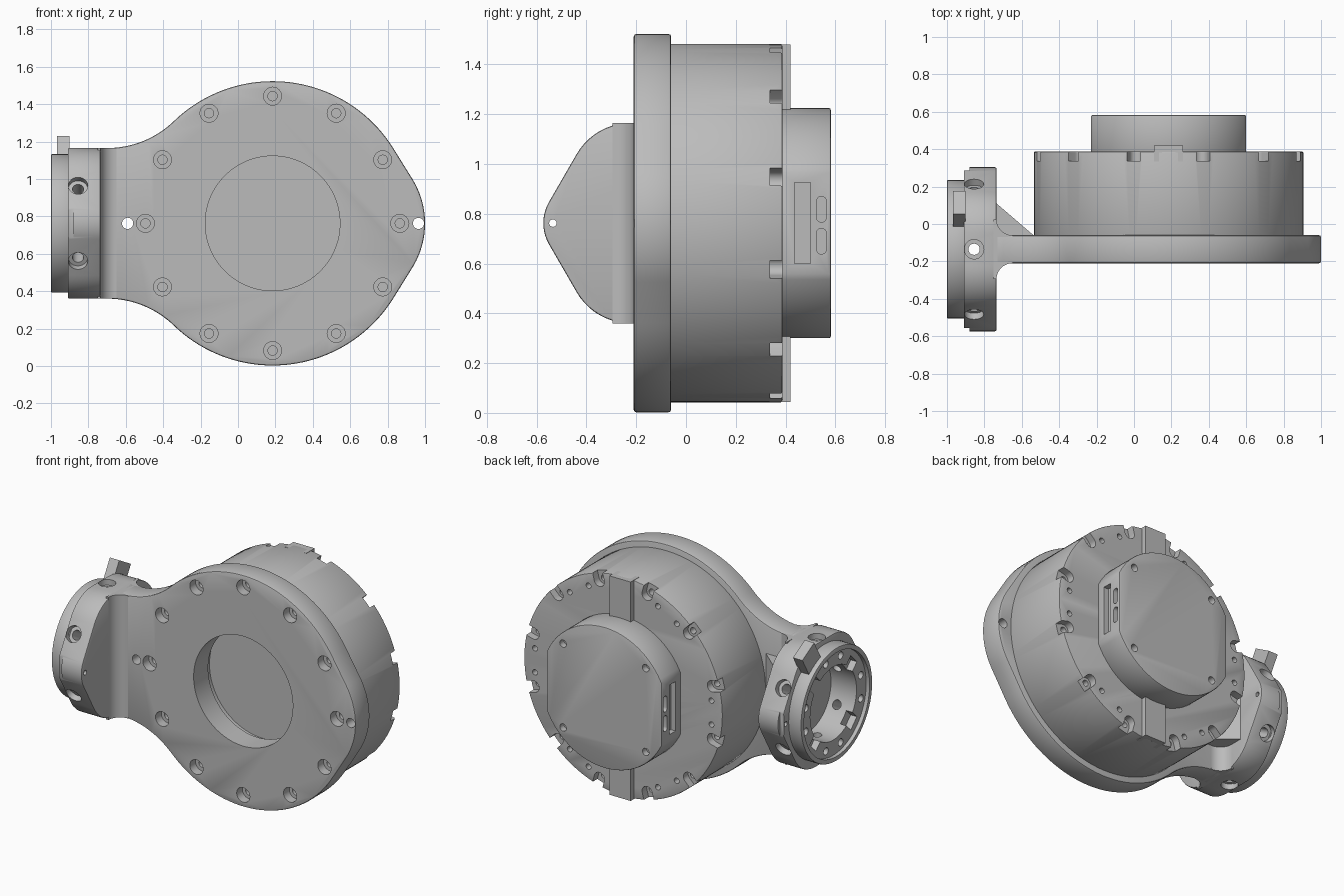
import bpy, bmesh
from math import sin, cos, atan2, pi, radians, sqrt, acos
from mathutils import Matrix, Vector

if "Cube" in bpy.data.objects:
    bpy.data.objects.remove(bpy.data.objects["Cube"])

grey = bpy.data.materials.new("machined grey")
grey.use_nodes = True
colour = (0.5, 0.5, 0.5, 1)
grey.diffuse_color = colour
grey.node_tree.nodes["Principled BSDF"].inputs["Base Color"].default_value = colour

CX, CZ = 0.185, 0.7625          # drum axis
FY = -0.135                     # flange axis
BODY_R, DRUM_R, HEX = 0.76, 0.72, 0.4025


def arc(cx, cy, r, a0, a1, n=24):
    return [(cx + r * cos(a0 + (a1 - a0) * i / n), cy + r * sin(a0 + (a1 - a0) * i / n))
            for i in range(n + 1)]


def circle(cx, cy, r, n=64):
    return arc(cx, cy, r, 0, 2 * pi, n)[:-1]


def add_prism(bm, pts, axis, a, b, matrix=None):
    """Extrude a 2D outline along an axis from a to b."""
    place = {"x": lambda u, v, t: (t, u, v), "y": lambda u, v, t: (u, t, v),
             "z": lambda u, v, t: (u, v, t)}[axis]
    rings = [[bm.verts.new(place(u, v, t)) for u, v in pts] for t in (a, b)]
    bm.faces.new(rings[0])
    bm.faces.new(rings[1][::-1])
    n = len(pts)
    for i in range(n):
        j = (i + 1) % n
        bm.faces.new((rings[0][j], rings[0][i], rings[1][i], rings[1][j]))
    if matrix:
        bmesh.ops.transform(bm, matrix=matrix, verts=rings[0] + rings[1])


def make(name, prisms):
    bm = bmesh.new()
    for p in prisms:
        add_prism(bm, *p)
    bmesh.ops.recalc_face_normals(bm, faces=bm.faces[:])
    mesh = bpy.data.meshes.new(name)
    bm.to_mesh(mesh)
    bm.free()
    mesh.materials.append(grey)
    ob = bpy.data.objects.new(name, mesh)
    bpy.context.collection.objects.link(ob)
    return ob


def finish(ob, cuts=(), bevel=0.0):
    """Round the rims, cut each group of holes, then smooth."""
    bpy.context.view_layer.objects.active = ob
    bpy.ops.object.select_all(action="DESELECT")
    ob.select_set(True)
    if bevel:
        m = ob.modifiers.new("rim", "BEVEL")
        m.width, m.segments, m.angle_limit = bevel, 2, radians(50)
        bpy.ops.object.modifier_apply(modifier=m.name)
    for group in cuts:
        cutter = make("cutter", group)
        cutter.hide_render = True
        m = ob.modifiers.new("cut", "BOOLEAN")
        m.operation, m.solver, m.object = "DIFFERENCE", "EXACT", cutter
        bpy.ops.object.modifier_apply(modifier=m.name)
        bpy.data.objects.remove(cutter)
    bpy.ops.object.shade_smooth_by_angle(angle=radians(30))


def polar(r, deg):
    return CX + r * cos(radians(deg)), CZ + r * sin(radians(deg))


def rect(u0, u1, v0, v1):
    return [(u0, v0), (u1, v0), (u1, v1), (u0, v1)]


# Plate outline, upper half: lobe, main circle, then concave neck; mirrored below
lobe_r, lobe_x, neck_x = 0.45, 0.55, -0.7
t = acos((BODY_R - lobe_r) / (lobe_x - CX))
dx = CX - neck_x
neck_r = (dx * dx + HEX ** 2 - BODY_R ** 2) / (2 * (BODY_R - HEX))
neck_a = atan2(HEX + neck_r, -dx)
upper = arc(lobe_x, 0, lobe_r, 0, t, 12) + arc(CX, 0, BODY_R, t, neck_a, 40)
upper += arc(neck_x, HEX + neck_r, neck_r, neck_a - pi, -pi / 2, 16)[1:] + [(-0.74, HEX)]
outline = [(x, CZ + z) for x, z in upper] + [(x, CZ - z) for x, z in upper[:0:-1]]

pins = [("y", -0.59, 0.03), ("y", 0.965, 0.03)]
pin_holes = [(circle(x, CZ, r, 24), ax, -0.5, 0.3) for ax, x, r in pins]
bolts = [polar(0.68, k * 30) for k in range(12)]
plate = make("mounting_plate", [(outline, "y", -0.21, -0.06)])
finish(plate, [
    [(circle(CX, CZ, 0.36, 96), "y", -0.3, 0.1)] + pin_holes
    + [(circle(*b, 0.048, 24), "y", -0.3, -0.15) for b in bolts],
    [(circle(*b, 0.025, 16), "y", -0.3, -0.08) for b in bolts]], 0.01)

# Drum with screw notches round its rear rim
notches, drum_holes = [], []
for k in range(12):
    deg = 15 + 30 * k
    spin = Matrix.Translation((CX, 0, CZ)) @ Matrix.Rotation(radians(-deg), 4, "Y")
    u_shape = arc(0.67, 0, 0.037, pi / 2, 3 * pi / 2, 12) + [(0.8, -0.037), (0.8, 0.037)]
    notches.append((u_shape, "y", 0.338, 0.5, spin))
    drum_holes.append((circle(*polar(0.67, deg), 0.02, 16), "y", 0.28, 0.5))
    side = 8 if k % 2 else -8
    drum_holes.append((circle(*polar(0.645, deg + side), 0.018, 16), "y", 0.34, 0.5))
drum = make("drum_housing", [(circle(CX, CZ, DRUM_R, 128), "y", -0.07, 0.387)])
finish(drum, [notches, drum_holes,
              [(circle(CX, CZ, 0.385, 96), "y", -0.2, -0.01)]], 0.006)

# Raised cable strip across the drum's rear
finish(make("cable_strip", [(rect(CX - 0.077, CX + 0.077, CZ - 0.718, CZ + 0.718),
                             "y", 0.335, 0.42)]))

# Rear cap: circle with two flats, slots in the flats, four screws
a = acos(0.415 / 0.4625)
cap_outline = arc(CX, CZ, 0.4625, a, pi - a, 40) + arc(CX, CZ, 0.4625, pi + a, 2 * pi - a, 40)
cap_cuts = [(circle(CX + sx * 0.3, CZ + sz * 0.275, 0.024, 20), "y", 0.54, 0.7)
            for sx in (-1, 1) for sz in (-1, 1)]
for s in (-1, 1):
    x0, x1 = sorted((CX + s * 0.38, CX + s * 0.5))
    cap_cuts.append((rect(0.436, 0.5, 0.6, 0.925), "x", x0, x1))
    for z in (0.69, 0.818):
        pill = arc(0.544, z + 0.032, 0.02, 0, pi, 8) + arc(0.544, z - 0.032, 0.02, pi, 2 * pi, 8)
        cap_cuts.append((pill, "x", x0, x1))
finish(make("rear_cap", [(cap_outline, "y", 0.37, 0.582)]), [cap_cuts], 0.008)

# Filleted neck joining the plate to the flange
f = 0.085
neck = arc(-0.735 + f, -0.21 - f, f, pi, pi / 2, 12) + arc(-0.735 + f, -0.06 + f, f, -pi / 2, -pi, 12)
neck = [(-0.75, -0.21 - f)] + neck + [(-0.75, -0.06 + f)]
finish(make("neck_fillet", [(neck, "z", CZ - HEX, CZ + HEX)]), [pin_holes[:1]])
wedge = [(-0.75, 0.11), (-0.735, 0.11), (-0.535, -0.062), (-0.75, -0.062)]
finish(make("neck_gusset", [(wedge, "z", CZ - 0.24, CZ + 0.24)]), [pin_holes[:1]])

# Rounded hexagonal flange with six radial screw holes
hexagon = []
for k in range(6):
    rc = 0.17 if k % 3 == 0 else 0.25
    d, mid = (HEX - rc) / cos(pi / 6), k * pi / 3
    hexagon += arc(FY + d * cos(mid), CZ + d * sin(mid), rc, mid - pi / 6, mid + pi / 6, 10)
radial, sinks = [], []
for k in range(6):
    turn = Matrix.Translation((-0.855, FY, CZ)) @ Matrix.Rotation(k * pi / 3, 4, "X")
    radial.append((circle(0, 0, 0.03, 20), "z", 0.15, 0.6, turn))
    sinks.append((circle(0, 0, 0.052, 24), "z", 0.365, 0.6, turn))
bore = (circle(FY, CZ, 0.24, 64), "x", -1.1, -0.79)
steps = [(rect(FY + s * 0.52 - 0.1, FY + s * 0.52 + 0.1, 0.3, 1.2), "x", -1, -0.88)
         for s in (-1, 1)]
tips = [(circle(FY + s * 0.4, CZ, 0.015, 16), "x", -1, -0.6) for s in (-1, 1)]
finish(make("joint_flange", [(hexagon, "x", -0.91, -0.735)]),
       [steps, tips, [bore], radial, sinks,
        [(circle(FY, CZ, 0.02, 16), "x", -1, -0.76)]], 0.008)

# Coupling ring on the flange's outer end
pockets, screws = [], []
for k in range(12):
    turn = Matrix.Translation((0, FY, CZ)) @ Matrix.Rotation(k * pi / 6 + pi / 12, 4, "X")
    if k % 3 == 1:
        pockets.append((rect(0.2, 0.3, -0.045, 0.045), "x", -1.1, -0.93, turn))
    else:
        screws.append((circle(0.295, 0, 0.024, 16), "x", -1.1, -0.94, turn))
finish(make("coupling_ring", [(circle(FY, CZ, 0.37, 96), "x", -1, -0.9)]),
       [[(circle(FY, CZ, 0.34, 96), "x", -1.1, -0.975)], [bore], pockets, screws], 0.006)

# Angled locking tab beside the ring
lean = Matrix.Translation((0, FY, CZ)) @ Matrix.Rotation(radians(-30), 4, "X")
finish(make("locking_tab", [(rect(-0.07, 0.07, 0.35, 0.5), "x", -0.968, -0.9, lean)]))
